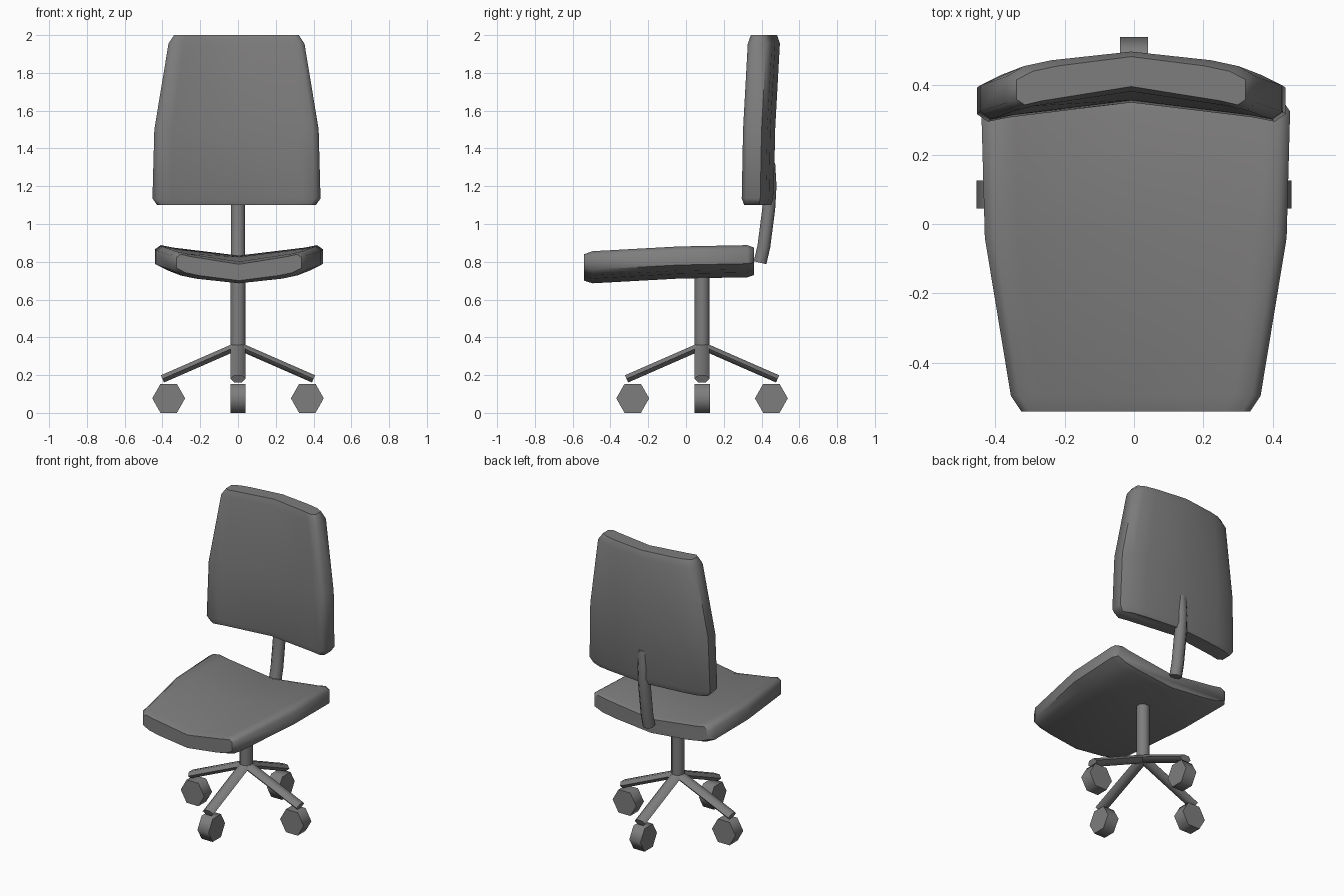
import bpy, bmesh, math
from mathutils import Vector, Matrix

cube = bpy.data.objects.get("Cube")
if cube:
    bpy.data.objects.remove(cube, do_unlink=True)

grey = bpy.data.materials.new("mid grey")
grey.use_nodes = True
COLOR = (0.21, 0.205, 0.205, 1)
grey.diffuse_color = COLOR
grey.node_tree.nodes["Principled BSDF"].inputs["Base Color"].default_value = COLOR


def loft(name, rings, smooth_angle):
    """Skin a list of equal-length point rings and cap both ends."""
    bm = bmesh.new()
    loops = [[bm.verts.new(p) for p in ring] for ring in rings]
    n = len(loops[0])
    for a, b in zip(loops, loops[1:]):
        for i in range(n):
            j = (i + 1) % n
            bm.faces.new((a[i], a[j], b[j], b[i]))
    bm.faces.new(loops[0])
    bm.faces.new(loops[-1])
    bmesh.ops.recalc_face_normals(bm, faces=bm.faces)
    mesh = bpy.data.meshes.new(name)
    bm.to_mesh(mesh)
    bm.free()
    mesh.materials.append(grey)
    obj = bpy.data.objects.new(name, mesh)
    bpy.context.collection.objects.link(obj)
    bpy.ops.object.select_all(action='DESELECT')
    obj.select_set(True)
    bpy.context.view_layer.objects.active = obj
    bpy.ops.object.shade_smooth_by_angle(angle=math.radians(smooth_angle))
    return obj


# Cushion: half section (fraction of half width, depth), bottom centre to top centre
SECTION = [(0, 0), (0.64, 0.025), (0.86, 0.042), (1, 0.072),
           (1, 0.148), (0.93, 0.17), (0.78, 0.157), (0, 0.115)]
# Rows along the length: distance, half width, drop, squeeze in depth
ROWS = [(0, 0.42, 0, 0.8), (0.035, 0.445, 0, 1), (0.4, 0.435, 0.007, 1),
        (0.855, 0.36, 0.032, 1), (0.9, 0.33, 0.032, 0.75)]


def cushion(name, place):
    section = SECTION + [(-u, w) for u, w in SECTION[-2:0:-1]]
    rings = []
    for v, half, drop, squeeze in ROWS:
        ring = []
        for u, w in section:
            middle = 0.058 + 0.05 * abs(u)
            ring.append(place(u * half, v, middle + (w - middle) * squeeze - drop))
        rings.append(ring)
    loft(name, rings, 55)


cushion("seat", lambda u, v, w: (u + 0.005, 0.36 - v, 0.718 + w))
cushion("backrest", lambda u, v, w: (u - 0.008, 0.465 - w, 1.1 + v))


def tube(name, path, wide, thick, sides, x_axis=Vector((1, 0, 0)), turn=0):
    """Sweep a flattened polygon along a path lying across x_axis."""
    path = [Vector(p) for p in path]
    rings = []
    for i, p in enumerate(path):
        tangent = (path[min(i + 1, len(path) - 1)] - path[max(i - 1, 0)]).normalized()
        normal = tangent.cross(x_axis)
        angles = [turn + math.tau * k / sides for k in range(sides)]
        rings.append([p + x_axis * math.cos(a) * wide + normal * math.sin(a) * thick
                      for a in angles])
    return loft(name, rings, 65)


# Bracket carrying the backrest
tube("back_bracket", [(0, 0.392, 0.795), (0, 0.412, 0.88), (0, 0.438, 1.08),
                      (0, 0.445, 1.2), (0, 0.438, 1.32)], 0.04, 0.037, 8,
     turn=math.pi / 8)

# Central column
AXIS = Vector((0, 0.085, 0))
tube("column", [AXIS + Vector((0, 0, 0.34)), AXIS + Vector((0, 0, 0.76))],
     0.042, 0.042, 8, turn=math.pi / 8)

# Four legs, each with a six-sided wheel below its tip
for k, side in enumerate(("left", "back", "right", "front")):
    spin = Matrix.Rotation(k * math.pi / 2, 3, 'Z')
    out, across = spin @ Vector((1, 0, 0)), spin @ Vector((0, 1, 0))
    up = Vector((0, 0, 1))
    tube(side + "_leg", [AXIS + up * 0.355, AXIS + out * 0.4 + up * 0.18],
         0.04, 0.024, 6, x_axis=across)
    hub = AXIS + out * 0.367 + up * 0.077
    hexagon = [(math.cos(a) * 0.087, math.sin(a) * 0.0885)
               for a in (math.tau * i / 6 for i in range(6))]
    loft(side + "_wheel", [[hub + out * c + up * s + across * w for c, s in hexagon]
                           for w in (-0.041, 0.041)], 65)
